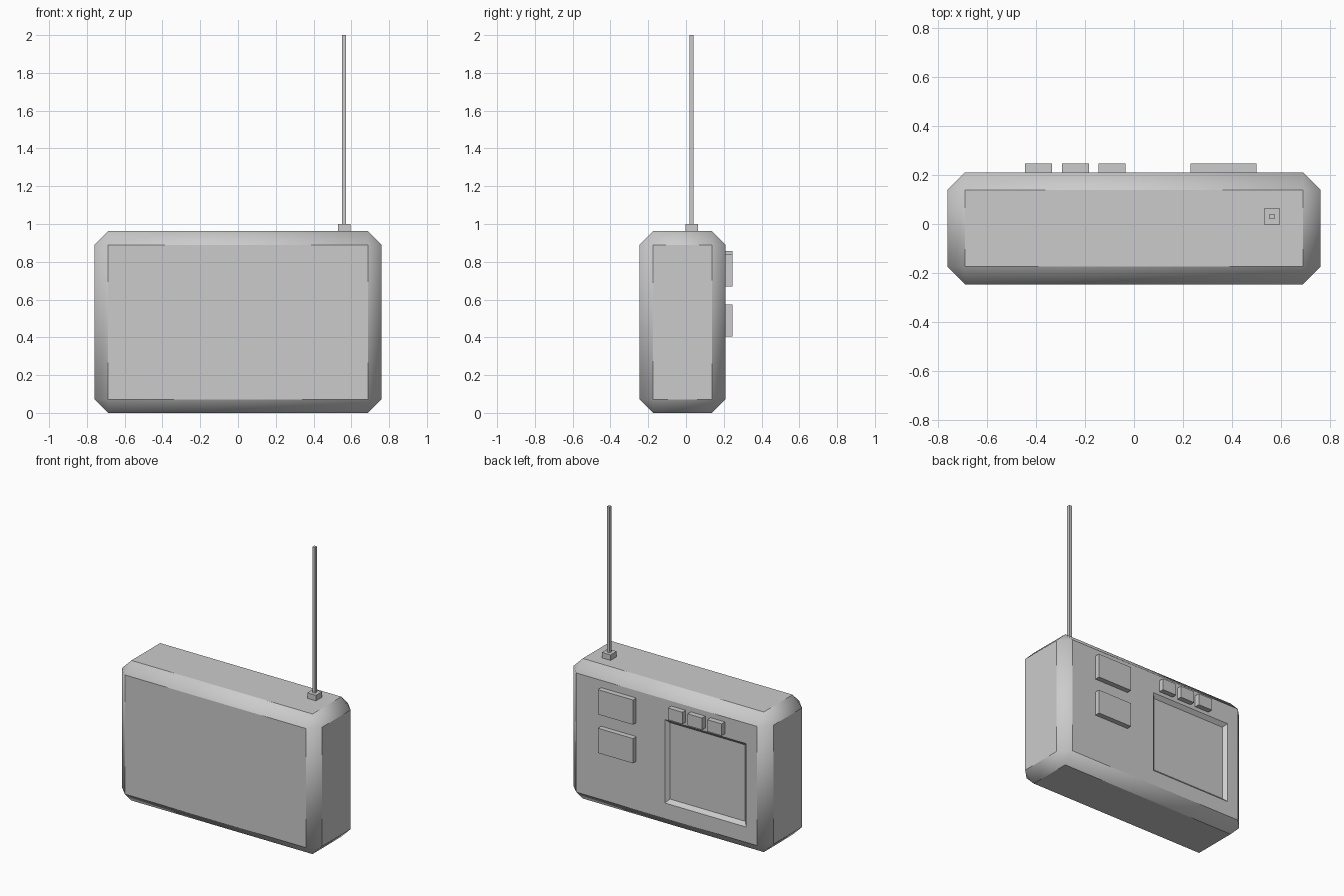
import bpy, bmesh
from math import radians

if "Cube" in bpy.data.objects:
    bpy.data.objects.remove(bpy.data.objects["Cube"])

BACK = 0.21  # y of the face that carries the controls


def box(name, x, y, z):
    """Axis-aligned box from (min, max) pairs."""
    bm = bmesh.new()
    bmesh.ops.create_cube(bm, size=1)
    for v in bm.verts:
        v.co = [(r[0] + r[1]) / 2 + c * (r[1] - r[0]) for c, r in zip(v.co, (x, y, z))]
    mesh = bpy.data.meshes.new(name)
    bm.to_mesh(mesh)
    bm.free()
    obj = bpy.data.objects.new(name, mesh)
    bpy.context.collection.objects.link(obj)
    return obj


# chamfered case
case = box("radio_case", (-0.76, 0.76), (-0.246, BACK), (0, 0.962))
bevel = case.modifiers.new("chamfer", 'BEVEL')
bevel.width = 0.072
bevel.segments = 1

# recessed panel with sloped rim, cut into the back
depth = 0.024
cutter = box("panel_cutter", (-0.604, 0.014), (BACK - depth, BACK + depth), (0.177, 0.75))
for v in cutter.data.vertices:
    inset = depth if v.co.y < BACK else -depth
    v.co.x += inset if v.co.x < -0.295 else -inset
    v.co.z += inset if v.co.z < 0.46 else -inset
cutter.hide_render = True
cut = case.modifiers.new("recess", 'BOOLEAN')
cut.object = cutter
cut.operation = 'DIFFERENCE'
cut.solver = 'EXACT'

# bake the modifiers, drop the cutter, keep hard edges
bpy.context.view_layer.objects.active = case
case.select_set(True)
for m in ("chamfer", "recess"):
    bpy.ops.object.modifier_apply(modifier=m)
bpy.data.objects.remove(cutter)
bpy.ops.object.shade_smooth_by_angle(angle=radians(37))

# row of small buttons above the recess
for i in range(3):
    cx = -0.388 + 0.149 * i
    box(f"small_button_{i + 1}", (cx - 0.055, cx + 0.055), (BACK - 0.01, 0.246), (0.775, 0.856))

# two large buttons
for i, z in enumerate((0.67, 0.405)):
    box(f"large_button_{i + 1}", (0.231, 0.498), (BACK - 0.01, 0.246), (z, z + 0.17))

# antenna socket and rod
ax, ay = 0.562, 0.03
for name, r, z in (("antenna_socket", 0.033, (0.95, 1.0)), ("antenna_rod", 0.0105, (0.99, 2.0))):
    box(name, (ax - r, ax + r), (ay - r, ay + r), z)
